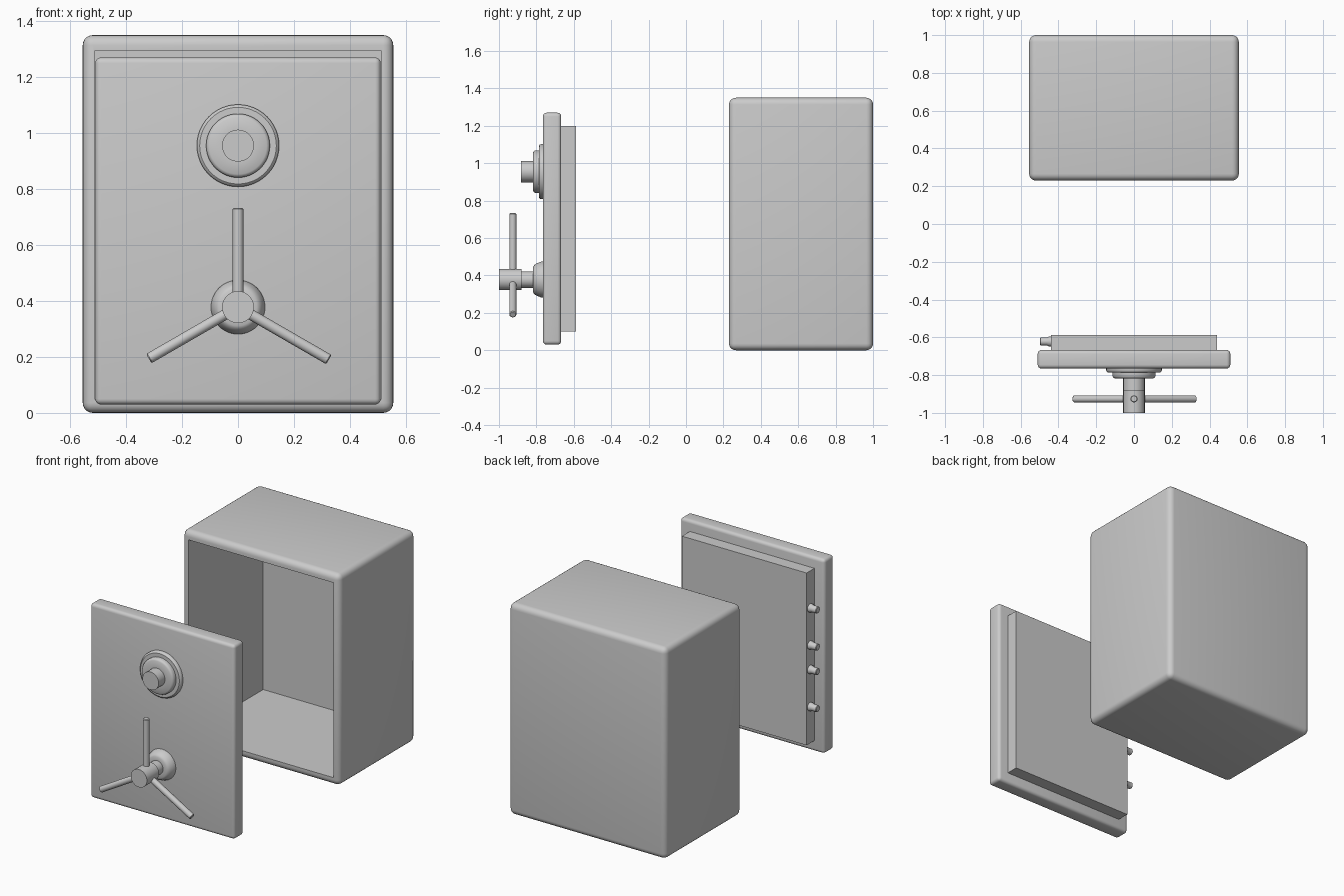
import bpy, bmesh, math
from mathutils import Vector, Matrix

if "Cube" in bpy.data.objects:
    bpy.data.objects.remove(bpy.data.objects["Cube"])


def finish(name, bm, smooth=True):
    bmesh.ops.recalc_face_normals(bm, faces=bm.faces)
    mesh = bpy.data.meshes.new(name)
    bm.to_mesh(mesh)
    bm.free()
    ob = bpy.data.objects.new(name, mesh)
    bpy.context.collection.objects.link(ob)
    if smooth:
        bpy.ops.object.select_all(action='DESELECT')
        ob.select_set(True)
        bpy.context.view_layer.objects.active = ob
        bpy.ops.object.shade_smooth_by_angle(angle=math.radians(35))
    return ob


def box(lo, hi, bevel=0.0, segments=5):
    lo, hi = Vector(lo), Vector(hi)
    bm = bmesh.new()
    bmesh.ops.create_cube(bm, size=1)
    for v in bm.verts:
        v.co = Vector(a + (b - a) * (c + 0.5) for a, b, c in zip(lo, hi, v.co))
    if bevel:
        bmesh.ops.bevel(bm, geom=bm.edges[:], offset=bevel, segments=segments,
                        profile=0.5, affect='EDGES')
    return bm


def lathe(name, profile, origin, direction, steps=48):
    """Revolve (radius, height) points around an axis."""
    bm = bmesh.new()
    verts = [bm.verts.new((r, 0, h)) for r, h in profile]
    edges = [bm.edges.new(p) for p in zip(verts, verts[1:])]
    bmesh.ops.spin(bm, geom=verts + edges, cent=(0, 0, 0), axis=(0, 0, 1),
                   angle=math.tau, steps=steps)
    bmesh.ops.remove_doubles(bm, verts=bm.verts, dist=1e-5)
    rot = Vector(direction).to_track_quat('Z', 'Y').to_matrix().to_4x4()
    bm.transform(Matrix.Translation(origin) @ rot)
    return finish(name, bm)


FRONT = (0, -1, 0)
DOOR_Y = -0.765

# Safe body: rounded box whose front face is inset and pushed in as the cavity
bm = box((-0.555, 0.23, 0), (0.555, 1.0, 1.35), 0.036)
bm.normal_update()
front = max((f for f in bm.faces if f.normal.y < -0.99), key=lambda f: f.calc_area())
bmesh.ops.inset_region(bm, faces=[front], thickness=0.005, use_even_offset=True)
for v in front.verts:
    v.co.x = math.copysign(0.512, v.co.x)
    v.co.z = 1.294 if v.co.z > 0.6 else 0.05
inner = bmesh.ops.extrude_discrete_faces(bm, faces=[front])['faces'][0]
for v in inner.verts:
    v.co.y = 0.985
finish("safe_body", bm)

# Door slab and its inner plug
finish("door", box((-0.51, DOOR_Y, 0.03), (0.51, -0.667, 1.27), 0.02, 4))
finish("door_inner_plug", box((-0.44, -0.67, 0.10), (0.44, -0.588, 1.20)), False)

# Locking bolts with collars on the plug's side
for i, dz in enumerate((-0.315, -0.078, 0.078, 0.315)):
    lathe(f"locking_bolt_{i + 1}",
          [(0, -0.01), (0.026, -0.01), (0.026, 0.012), (0.021, 0.02),
           (0.021, 0.054), (0.018, 0.057), (0, 0.057)],
          (-0.44, -0.622, 0.65 + dz), (-1, 0, 0), 24)

# Combination dial: two stepped rings and a knob
lathe("combination_dial",
      [(0, -0.005), (0.147, -0.005), (0.147, 0.010), (0.144, 0.017), (0.137, 0.022),
       (0.114, 0.022), (0.114, 0.040), (0.110, 0.048), (0.102, 0.053),
       (0.057, 0.053), (0.057, 0.117), (0, 0.117)],
      (0, DOOR_Y, 0.955), FRONT)

# Handle: flange, shaft and hub
HZ = 0.378
lathe("handle_hub",
      [(0, -0.005), (0.097, -0.005), (0.096, 0.008), (0.091, 0.022), (0.085, 0.036),
       (0.077, 0.047), (0.067, 0.053), (0.044, 0.053), (0.044, 0.114),
       (0.057, 0.114), (0.057, 0.235), (0, 0.235)],
      (0, DOOR_Y, HZ), FRONT)

# Three handle spokes
for i, (deg, length) in enumerate(((90, 0.355), (210, 0.368), (330, 0.375))):
    a = math.radians(deg)
    lathe(f"handle_spoke_{i + 1}",
          [(0, 0.03), (0.019, 0.03), (0.019, length - 0.004),
           (0.015, length), (0, length)],
          (0, -0.926, HZ), (math.cos(a), 0, math.sin(a)), 24)
